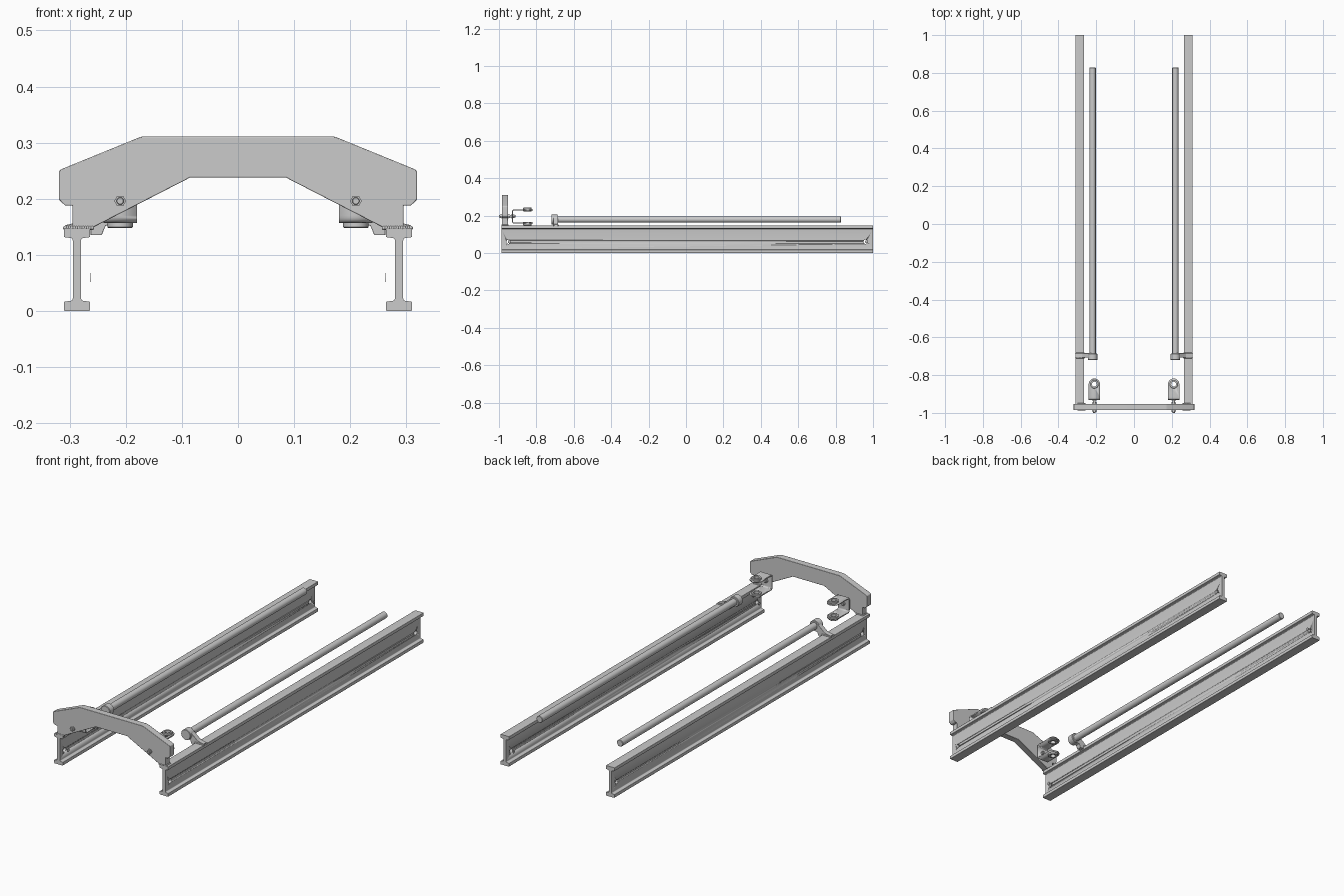
import bpy, bmesh, math
from mathutils import Vector, Matrix

if "Cube" in bpy.data.objects:
    bpy.data.objects.remove(bpy.data.objects["Cube"])

MAP = {'xz': lambda a, b, t: (a, t, b), 'yz': lambda a, b, t: (t, a, b), 'xy': lambda a, b, t: (a, b, t)}


def finish(name, bm, smooth=True):
    bmesh.ops.recalc_face_normals(bm, faces=bm.faces)
    me = bpy.data.meshes.new(name)
    bm.to_mesh(me)
    bm.free()
    ob = bpy.data.objects.new(name, me)
    bpy.context.collection.objects.link(ob)
    if smooth:
        bpy.context.view_layer.objects.active = ob
        bpy.ops.object.select_all(action='DESELECT')
        ob.select_set(True)
        bpy.ops.object.shade_smooth_by_angle(angle=math.radians(30))
    return ob


def rounded(pts, seg=4):
    """Fillet every corner given as (a, b, radius)."""
    out = []
    n = len(pts)
    for i, (a, b, r) in enumerate(pts):
        p = Vector((a, b))
        if r == 0:
            out.append(p)
            continue
        u = (Vector(pts[i - 1][:2]) - p).normalized()
        v = (Vector(pts[(i + 1) % n][:2]) - p).normalized()
        d = r / math.tan(u.angle(v) / 2)
        s, e = p + u * d, p + v * d
        for k in range(seg + 1):
            t = k / seg
            out.append(s * (1 - t) ** 2 + p * 2 * t * (1 - t) + e * t * t)
    return out


def prism(name, pts, plane, t0, t1, bevel=0):
    bm = bmesh.new()
    f = bm.faces.new([bm.verts.new(MAP[plane](p[0], p[1], t0)) for p in pts])
    g = bmesh.ops.extrude_face_region(bm, geom=[f])
    d = Vector(MAP[plane](0, 0, t1 - t0))
    bmesh.ops.translate(bm, vec=d, verts=[v for v in g['geom'] if isinstance(v, bmesh.types.BMVert)])
    ob = finish(name, bm)
    if bevel:
        m = ob.modifiers.new('bevel', 'BEVEL')
        m.width, m.segments, m.limit_method = bevel, 2, 'ANGLE'
        m.angle_limit = math.radians(50)
    return ob


def lathe(name, centre, axis, profile, seg=32):
    """Spin a closed (radius, height) profile about an axis."""
    bm = bmesh.new()
    rings = []
    for r, h in profile:
        if r == 0:
            rings.append([bm.verts.new((0, 0, h))] * seg)
        else:
            rings.append([bm.verts.new((r * math.cos(2 * math.pi * k / seg),
                                        r * math.sin(2 * math.pi * k / seg), h)) for k in range(seg)])
    for i in range(len(rings)):
        a, b = rings[i], rings[(i + 1) % len(rings)]
        for k in range(seg):
            vs = list(dict.fromkeys((a[k], a[(k + 1) % seg], b[(k + 1) % seg], b[k])))
            if len(vs) > 2:
                bm.faces.new(vs)
    q = Vector((0, 0, 1)).rotation_difference(Vector(axis))
    bmesh.ops.transform(bm, matrix=Matrix.Translation(centre) @ q.to_matrix().to_4x4(), verts=bm.verts)
    return finish(name, bm)


def cyl(name, centre, axis, r, h, c=0.0, seg=32):
    return lathe(name, centre, axis, [(0, 0), (r - c, 0), (r, c), (r, h - c), (r - c, h), (0, h)]
                 if c else [(0, 0), (r, 0), (r, h), (0, h)], seg)


def boolean(ob, cutter, op):
    m = ob.modifiers.new(op, 'BOOLEAN')
    m.object, m.operation, m.solver = cutter, op, 'EXACT'
    bpy.context.view_layer.objects.active = ob
    bpy.ops.object.modifier_apply(modifier=m.name)
    bpy.data.objects.remove(cutter)


def welds(name, points, r):
    bm = bmesh.new()
    for p in points:
        bmesh.ops.create_icosphere(bm, subdivisions=2, radius=r, matrix=Matrix.Translation(p))
    finish(name, bm)


Y, Z, X = (0, 1, 0), (0, 0, 1), (1, 0, 0)

# arched front plate
half = [(0.295, 0.147, 0), (0.295, 0.188, 0), (0.308, 0.188, 0.004), (0.319, 0.198, 0.008),
        (0.319, 0.251, 0.008), (0.172, 0.311, 0.03)]
inner = [(0.085, 0.238, 0), (0.262, 0.147, 0)]
outline = half + [(-a, b, r) for a, b, r in reversed(half)]
outline += [(-a, b, r) for a, b, r in reversed(inner)] + inner
prism('arch_plate', rounded(outline), 'xz', -0.985, -0.952, 0.0015)

for s, side in ((-1, 'left'), (1, 'right')):
    # I-beam rail with rounded flanges and bolt holes
    q = [(0.0235, 0, 0.003), (0.0235, 0.0165, 0.003), (0.0075, 0.0185, 0.004)]
    q += [(a, 0.148 - b, r) for a, b, r in reversed(q)]
    q += [(-a, b, r) for a, b, r in reversed(q)]
    beam = prism(side + '_rail', [(s * 0.287 + p.x, p.y) for p in rounded(q)], 'xz', -0.986, 1.0)
    for y in (-0.95, 0.96):
        boolean(beam, cyl('cutter', (s * 0.287 - 0.04, y, 0.06), X, 0.011, 0.08), 'DIFFERENCE')
        cyl(side + '_rail_disc', (s * 0.2625 - 0.0005, y + 0.005, 0.06), X, 0.008, 0.001)

    # weld beads round the foot of the plate
    xs = [s * (0.26 + 0.036 * i / 9) for i in range(10)]
    ys = [-0.983 + 0.03 * i / 7 for i in range(8)]
    welds(side + '_plate_weld',
          [(x, y, 0.148) for x in xs for y in (-0.983, -0.952)] + [(s * 0.296, y, 0.148) for y in ys], 0.004)

    # long rod, its collar and support arm
    rx, rz = s * 0.219, 0.179
    cyl(side + '_rod', (rx, -0.71, rz), Y, 0.0165, 1.538, 0.002)
    cyl(side + '_rod_collar', (rx, -0.72, rz), Y, 0.0255, 0.034, 0.002)
    arm = [(0.308, 0.146, 0), (0.308, 0.153, 0.002), (0.275, 0.160, 0.01), (0.228, 0.201, 0),
           (0.212, 0.158, 0), (0.236, 0.152, 0), (0.243, 0.135, 0.003), (0.2625, 0.135, 0), (0.2625, 0.146, 0)]
    prism(side + '_rod_arm', [(s * p.x, p.y) for p in rounded(arm)], 'xz', -0.708, -0.684, 0.001)
    welds(side + '_arm_weld',
          [(s * (0.264 + 0.044 * i / 11), y, 0.148) for i in range(12) for y in (-0.708, -0.684)], 0.004)

    # bent clevis bracket: C profile trimmed to a rounded tongue outline
    bx, by, bz = s * 0.21, -0.848, 0.195
    c = [(-0.80, bz + 0.038, 0), (-0.931, bz + 0.038, 0.013), (-0.931, bz - 0.038, 0.013), (-0.80, bz - 0.038, 0),
         (-0.80, bz - 0.032, 0), (-0.925, bz - 0.032, 0.008), (-0.925, bz + 0.032, 0.008), (-0.80, bz + 0.032, 0)]
    bracket = prism(side + '_clevis', rounded(c, 6), 'yz', bx - 0.05, bx + 0.05)
    tongue = [(bx - 0.03, -0.95), (bx + 0.03, -0.95)]
    tongue += [(bx + 0.03 * math.cos(math.pi * k / 24), by + 0.03 * math.sin(math.pi * k / 24)) for k in range(25)]
    boolean(bracket, prism('cutter', tongue, 'xy', 0.1, 0.3), 'INTERSECT')
    boolean(bracket, cyl('cutter', (bx, by, 0.1), Z, 0.0135, 0.2), 'DIFFERENCE')
    for z, part in ((bz - 0.047, 'lower'), (bz + 0.028, 'upper')):
        lathe(side + '_' + part + '_bushing', (bx, by, z), Z,
              [(0.013, 0), (0.021, 0), (0.0225, 0.0015), (0.0225, 0.0175), (0.021, 0.019), (0.013, 0.019)])

    # bolt, nuts and washers holding the clevis to the plate
    cyl(side + '_clevis_bolt', (bx, -1.0, bz + 0.001), Y, 0.0065, 0.088, 0.001, 24)
    for y, part in ((-0.995, 'front'), (-0.95, 'back'), (-0.925, 'clevis')):
        cyl(side + '_' + part + '_nut', (bx, y, bz + 0.001), Y, 0.0105, 0.008, 0, 6)
    for y in (-0.987, -0.952, -0.934):
        cyl(side + '_washer', (bx, y, bz + 0.001), Y, 0.0115, 0.003)
